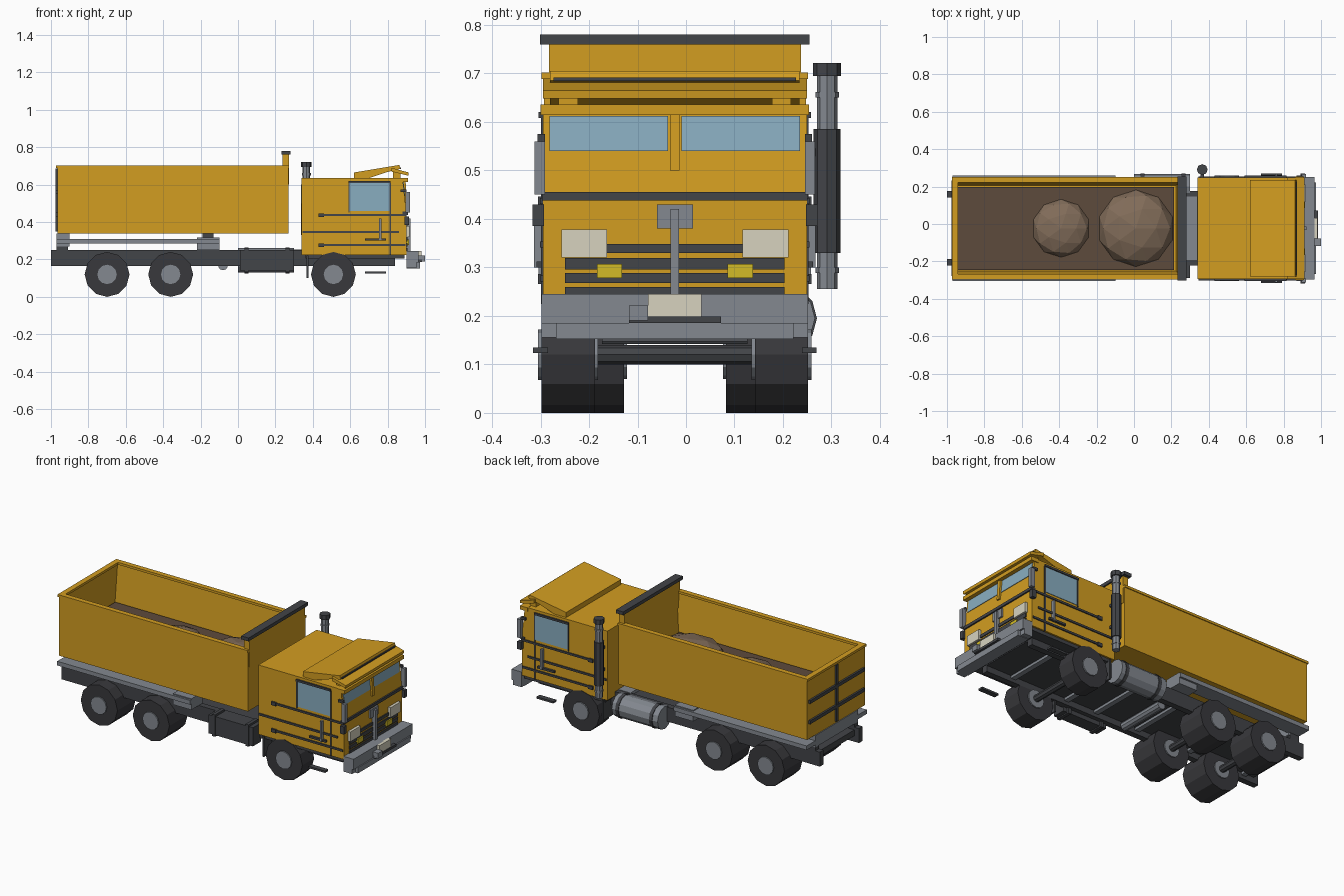
import bpy, bmesh, math
from mathutils import Matrix, Vector

C = -0.023  # centre line of the truck body (exhaust offsets the bounds)

def mat(name, r, g, b):
    m = bpy.data.materials.new(name)
    m.diffuse_color = (r, g, b, 1)
    return m

ORANGE = mat("orange_paint", 0.65, 0.34, 0.015)
DARK = mat("dark_metal", 0.055, 0.058, 0.065)
TYRE = mat("rubber", 0.04, 0.04, 0.045)
GREY = mat("grey_metal", 0.23, 0.25, 0.28)
GLASS = mat("glass", 0.25, 0.42, 0.53)
SOIL = mat("soil", 0.11, 0.07, 0.045)
ROCK = mat("rock", 0.22, 0.15, 0.10)
CREAM = mat("lamp_cream", 0.68, 0.65, 0.52)
AMBER = mat("lamp_amber", 0.65, 0.5, 0.02)

def finish(bm, name, m):
    bmesh.ops.recalc_face_normals(bm, faces=bm.faces)
    me = bpy.data.meshes.new(name)
    bm.to_mesh(me)
    bm.free()
    me.materials.append(m)
    ob = bpy.data.objects.new(name, me)
    bpy.context.collection.objects.link(ob)
    return ob

def box_bm(x0, x1, y0, y1, z0, z1):
    bm = bmesh.new()
    bmesh.ops.create_cube(bm, size=1)
    for v in bm.verts:
        v.co = Vector((x1 if v.co.x > 0 else x0, y1 if v.co.y > 0 else y0, z1 if v.co.z > 0 else z0))
    return bm

def box(name, m, *b):
    return finish(box_bm(*b), name, m)

def pair(name, m, x0, x1, d0, d1, z0, z1):
    # box mirrored about the centre line, d = distance from it
    for s, n in ((-1, "right"), (1, "left")):
        y = sorted((C + s * d0, C + s * d1))
        box(f"{name}_{n}", m, x0, x1, y[0], y[1], z0, z1)

def prism(name, m, pts, y0, y1):
    # side profile (x, z) extruded across y
    bm = bmesh.new()
    f = bm.faces.new([bm.verts.new((x, y0, z)) for x, z in pts])
    r = bmesh.ops.extrude_face_region(bm, geom=[f])
    bmesh.ops.translate(bm, vec=(0, y1 - y0, 0), verts=[g for g in r["geom"] if isinstance(g, bmesh.types.BMVert)])
    return finish(bm, name, m)

def cyl(name, m, centre, r, length, axis="Y", n=12):
    rot = {"X": Matrix.Rotation(math.pi / 2, 4, "Y"), "Y": Matrix.Rotation(math.pi / 2, 4, "X"), "Z": Matrix()}[axis]
    bm = bmesh.new()
    bmesh.ops.create_cone(bm, cap_ends=True, segments=n, radius1=r, radius2=r, depth=length,
                          matrix=Matrix.Translation(centre) @ rot)
    return finish(bm, name, m)

# Chassis
pair("frame_rail", DARK, -1.0, 0.84, 0.165, 0.2, 0.165, 0.25)
box("frame_floor", DARK, -0.97, 0.84, C - 0.17, C + 0.17, 0.2, 0.235)
for x in (-0.9, -0.53, -0.18, 0.1, 0.3, 0.66):
    box("cross_member", GREY, x - 0.015, x + 0.015, C - 0.17, C + 0.17, 0.185, 0.205)
box("cab_gap_deck", GREY, 0.26, 0.35, C - 0.17, C + 0.17, 0.235, 0.252)

# Wheels: single in front, doubled at the rear
for x, rear in ((-0.70, True), (-0.36, True), (0.51, False)):
    for s in (-1, 1):
        cyl("tyre", TYRE, (x, C + s * 0.22, 0.12), 0.12, 0.11)
        cyl("hub", GREY, (x, C + s * 0.22, 0.12), 0.052, 0.124, n=12)
        if rear:
            cyl("inner_tyre", TYRE, (x, C + s * 0.135, 0.12), 0.12, 0.06)
            cyl("inner_hub", GREY, (x, C + s * 0.135, 0.12), 0.05, 0.072)
    cyl("axle", DARK, (x, C, 0.12), 0.02, 0.36, n=8)

# Dump bed: tub with hollow interior narrowing to the bottom
bm = box_bm(-0.965, 0.27, C - 0.27, C + 0.27, 0.34, 0.695)
top = max(bm.faces, key=lambda f: f.calc_center_median().z)
bmesh.ops.inset_region(bm, faces=[top], thickness=0.022)
r = bmesh.ops.extrude_face_region(bm, geom=[top])
floor_verts = [g for g in r["geom"] if isinstance(g, bmesh.types.BMVert)]
bmesh.ops.delete(bm, geom=[top], context="FACES_ONLY") if top.is_valid else None
for v in floor_verts:
    v.co.z = 0.46
    v.co.y = C + (v.co.y - C) * 0.9
    v.co.x -= 0.03 if v.co.x > 0 else 0
finish(bm, "dump_bed", ORANGE)
pair("bed_rim", ORANGE, -0.972, 0.272, 0.245, 0.275, 0.688, 0.702)
box("bed_rear_rim", ORANGE, -0.972, -0.94, C - 0.275, C + 0.275, 0.688, 0.702)
box("headboard", ORANGE, 0.238, 0.272, C - 0.26, C + 0.26, 0.6, 0.762)
box("headboard_cap", DARK, 0.232, 0.28, C - 0.278, C + 0.278, 0.76, 0.78)

# Load
box("soil_load", SOIL, -0.942, 0.215, C - 0.222, C + 0.222, 0.455, 0.475)
for x, rad, h in ((-0.39, 0.155, 0.07), (0.01, 0.205, 0.1)):
    bm = bmesh.new()
    bmesh.ops.create_icosphere(bm, subdivisions=2, radius=1,
                               matrix=Matrix.Translation((x, C, 0.475)) @ Matrix.Diagonal((rad, rad, h, 1)))
    finish(bm, "rubble_mound", ROCK)

# Tailgate ribs
for z in (0.44, 0.56):
    box("tailgate_rib", DARK, -0.976, -0.96, C - 0.255, C + 0.255, z - 0.01, z + 0.01)
box("tailgate_post", DARK, -0.975, -0.96, C - 0.01, C + 0.01, 0.35, 0.685)

# Bed subframe and hinges
pair("subframe_rail", GREY, -0.97, -0.1, 0.19, 0.281, 0.285, 0.31)
pair("hinge_front", GREY, -0.22, -0.1, 0.165, 0.27, 0.25, 0.316)
pair("hinge_pivot", DARK, -0.19, -0.13, 0.18, 0.22, 0.316, 0.34)
box("hinge_rear", GREY, -0.97, -0.9, C - 0.2, C + 0.2, 0.27, 0.34)
pair("rear_bracket", DARK, -0.97, -0.91, 0.165, 0.2, 0.25, 0.29)
cyl("hoist_ram", GREY, (-0.16, C, 0.29), 0.02, 0.36, n=8)

# Tool box, fuel tank and air tank
box("tool_box", DARK, 0.01, 0.3, C - 0.265, C - 0.19, 0.14, 0.25)
cyl("fuel_tank", GREY, (0.15, 0.2, 0.195), 0.066, 0.3, "X", 12)
for x in (0.045, 0.265):
    cyl("tank_strap", DARK, (x, 0.2, 0.195), 0.07, 0.02, "X", 12)
    box("box_strap", DARK, x - 0.01, x + 0.01, C - 0.27, C - 0.18, 0.133, 0.262)
cyl("air_tank", GREY, (-0.08, C, 0.168), 0.026, 0.3, n=10)

# Cab shell
prism("cab", ORANGE, [(0.34, 0.225), (0.9, 0.225), (0.9, 0.45), (0.88, 0.635), (0.34, 0.635)], C - 0.272, C + 0.272)
box("cab_underside", DARK, 0.36, 0.89, C - 0.262, C + 0.262, 0.205, 0.226)
box("roof_lip", ORANGE, 0.86, 0.908, C - 0.277, C + 0.277, 0.614, 0.636)
prism("roof_deflector", ORANGE, [(0.62, 0.635), (0.62, 0.665), (0.862, 0.705), (0.868, 0.685), (0.8, 0.668), (0.7, 0.635)],
      C - 0.257, C + 0.257)
prism("sun_visor", ORANGE, [(0.82, 0.67), (0.82, 0.69), (0.912, 0.665), (0.91, 0.648)], C - 0.272, C + 0.272)
box("deflector_slot", DARK, 0.85, 0.872, C - 0.25, C + 0.25, 0.684, 0.692)
pair("visor_mount", ORANGE, 0.83, 0.87, 0.2, 0.24, 0.63, 0.675)

# Glass
for s in (-1, 1):
    y = sorted((C + s * 0.014, C + s * 0.258))
    prism("windscreen", GLASS, [(0.88, 0.54), (0.8935, 0.54), (0.886, 0.612), (0.87, 0.612)], *y)
prism("windscreen_post", ORANGE, [(0.88, 0.5), (0.904, 0.5), (0.896, 0.618), (0.87, 0.618)], C - 0.01, C + 0.01)
pair("side_window", GLASS, 0.597, 0.81, 0.26, 0.275, 0.458, 0.608)
pair("window_top_trim", DARK, 0.59, 0.815, 0.26, 0.281, 0.608, 0.62)
pair("window_side_trim", DARK, 0.81, 0.818, 0.26, 0.276, 0.225, 0.61)
pair("window_rear_trim", DARK, 0.59, 0.597, 0.26, 0.276, 0.45, 0.61)
box("rear_window", GLASS, 0.337, 0.36, C - 0.17, C + 0.17, 0.5, 0.6)

# Cab side trims, handles, steps and mudflaps
for x0, x1, z in ((0.43, 0.9, 0.437), (0.345, 0.86, 0.347), (0.43, 0.895, 0.277)):
    pair("side_trim", DARK, x0, x1, 0.26, 0.278, z - 0.006, z + 0.006)
for z in (0.437, 0.277):
    pair("trim_end", DARK, 0.43, 0.46, 0.26, 0.282, z - 0.011, z + 0.009)
pair("grab_rail", GREY, 0.755, 0.767, 0.272, 0.29, 0.3, 0.42)
pair("door_handle", DARK, 0.68, 0.79, 0.272, 0.285, 0.3, 0.312)
pair("cab_step", DARK, 0.68, 0.79, 0.262, 0.292, 0.124, 0.135)
pair("mudflap", DARK, 0.366, 0.376, 0.17, 0.272, 0.1, 0.22)
pair("mirror", GREY, 0.895, 0.92, 0.268, 0.289, 0.45, 0.56)
pair("mirror_arm", DARK, 0.87, 0.9, 0.268, 0.283, 0.56, 0.575)
pair("lower_mirror", DARK, 0.89, 0.915, 0.27, 0.294, 0.385, 0.43)

# Cab face: trim, grille and lamps
box("face_trim", DARK, 0.88, 0.908, C - 0.274, C + 0.274, 0.438, 0.455)
for z0, z1 in ((0.33, 0.348), (0.296, 0.319), (0.268, 0.288), (0.236, 0.26)):
    box("grille_bar", DARK, 0.89, 0.906, C - 0.226, C + 0.226, z0, z1)
pair("headlamp", CREAM, 0.89, 0.916, 0.14, 0.234, 0.32, 0.378)
pair("indicator", AMBER, 0.89, 0.914, 0.109, 0.161, 0.278, 0.307)
box("front_panel", GREY, 0.89, 0.91, C - 0.037, C + 0.037, 0.38, 0.43)
box("front_bar", GREY, 0.9, 0.922, C - 0.009, C + 0.009, 0.24, 0.42)

# Bumper with stepped nose
box("bumper", GREY, 0.9, 0.965, C - 0.275, C + 0.275, 0.183, 0.245)
box("bumper_lower", GREY, 0.9, 0.972, C - 0.245, C + 0.245, 0.152, 0.185)
pair("bumper_corner", GREY, 0.9, 0.955, 0.2, 0.275, 0.155, 0.19)
box("bumper_step", DARK, 0.96, 0.985, C - 0.095, C + 0.095, 0.185, 0.199)
box("number_plate", CREAM, 0.96, 0.98, C - 0.055, C + 0.055, 0.199, 0.245)
box("tow_hook", GREY, 0.96, 1.0, C - 0.095, C - 0.055, 0.19, 0.221)

# Exhaust stack
for name, m, rad, z0, z1 in (("exhaust_pipe", GREY, 0.021, 0.255, 0.72), ("muffler", DARK, 0.028, 0.33, 0.585),
                             ("exhaust_cap", DARK, 0.029, 0.695, 0.722), ("upper_collar", GREY, 0.024, 0.65, 0.662),
                             ("lower_collar", GREY, 0.024, 0.288, 0.3)):
    cyl(name, m, (0.365, 0.291, (z0 + z1) / 2), rad, z1 - z0, "Z", 8)
for z in (0.4, 0.53):
    box("exhaust_bracket", DARK, 0.355, 0.375, 0.24, 0.28, z, z + 0.015)
